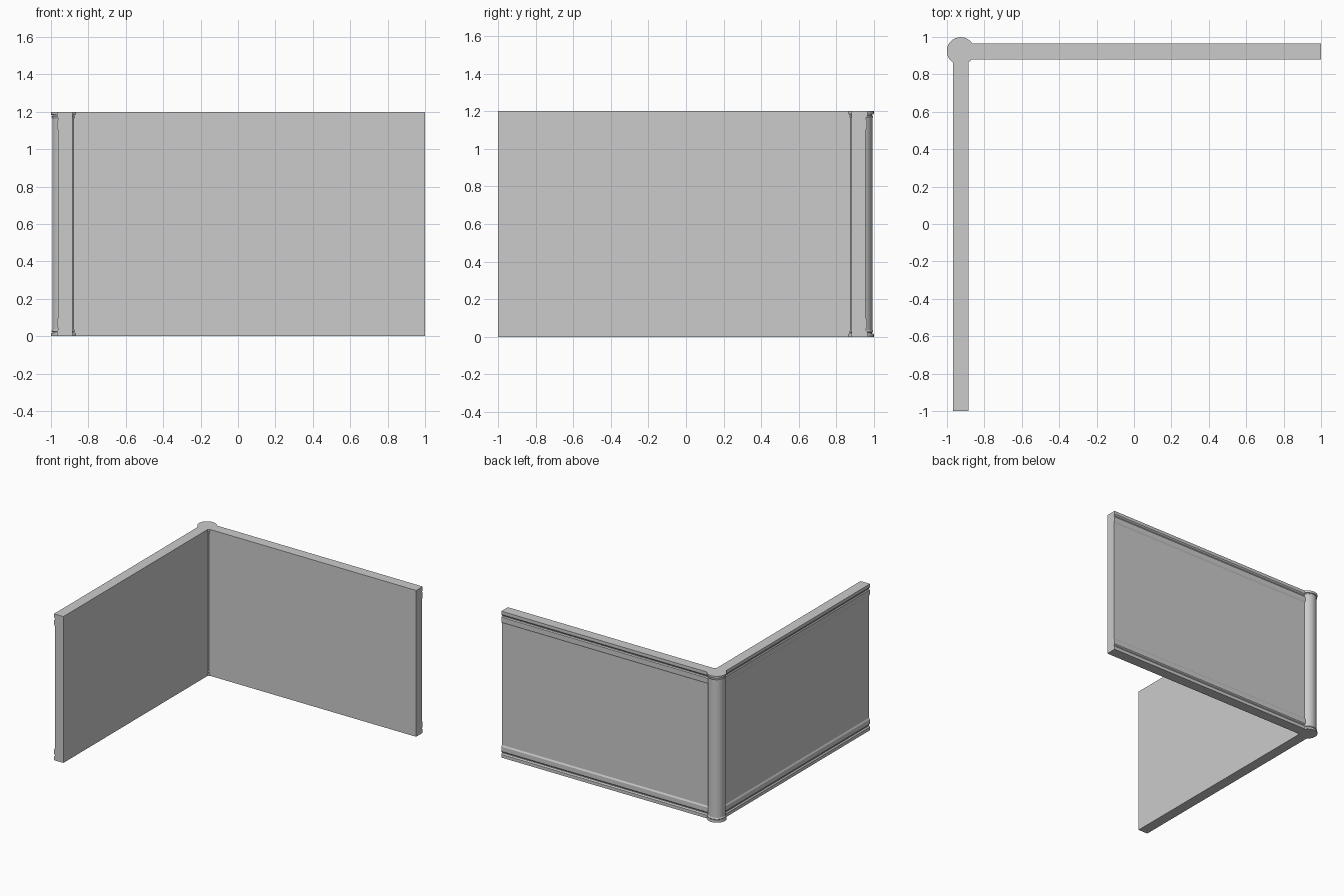
import bpy, bmesh, math
from mathutils import Vector

if "Cube" in bpy.data.objects:
    bpy.data.objects.remove(bpy.data.objects["Cube"])

H = 1.2
CX, CY = -0.927, 0.925   # corner post centre
INNER, OUTER = -0.043, 0.042

# half profile (offset outwards, z) of the stepped moulding on the outer face
half = [(OUTER, 0.0), (OUTER, 0.026), (OUTER - 0.008, 0.036),
        (OUTER - 0.008, 0.042), (OUTER - 0.002, 0.05),
        (OUTER - 0.002, 0.088), (OUTER - 0.009, 0.1)]


def mirrored(points):
    return points + [(a, H - z) for a, z in reversed(points)]


def make_object(name, bm):
    bmesh.ops.recalc_face_normals(bm, faces=bm.faces)
    mesh = bpy.data.meshes.new(name)
    bm.to_mesh(mesh)
    bm.free()
    obj = bpy.data.objects.new(name, mesh)
    bpy.context.collection.objects.link(obj)
    return obj


def wall(name, start, end, outward):
    """Extrude the moulded wall section from start to end."""
    section = [(INNER, 0.0)] + mirrored(half) + [(INNER, H)]
    bm = bmesh.new()
    out = Vector(outward)
    verts = [bm.verts.new(Vector(start) + out * o + Vector((0, 0, z))) for o, z in section]
    face = bm.faces.new(verts)
    ext = bmesh.ops.extrude_face_region(bm, geom=[face])
    moved = [g for g in ext["geom"] if isinstance(g, bmesh.types.BMVert)]
    bmesh.ops.translate(bm, verts=moved, vec=Vector(end) - Vector(start))
    return make_object(name, bm)


# two walls meeting at the post
wall("back_wall", (CX + 0.045, CY - 0.002, 0), (1, CY - 0.002, 0), (0, 1, 0))
wall("side_wall", (CX, -1, 0), (CX, CY - 0.045, 0), (-1, 0, 0))

# corner post: turned profile with collar rings at both ends
R = 0.074
post_half = [(R, 0.0), (R, 0.012), (R - 0.003, 0.017), (R - 0.009, 0.018),
             (R - 0.009, 0.022), (R - 0.004, 0.026), (R - 0.004, 0.03),
             (R - 0.008, 0.036)]
bm = bmesh.new()
N = 32
rings = [[bm.verts.new((CX + r * math.cos(2 * math.pi * i / N),
                        CY + r * math.sin(2 * math.pi * i / N), z)) for i in range(N)]
         for r, z in mirrored(post_half)]
for a, b in zip(rings, rings[1:]):
    for i in range(N):
        j = (i + 1) % N
        bm.faces.new((a[i], a[j], b[j], b[i]))
bm.faces.new(rings[0])
bm.faces.new(rings[-1])
post = make_object("corner_post", bm)
bpy.context.view_layer.objects.active = post
post.select_set(True)
bpy.ops.object.shade_smooth_by_angle(angle=math.radians(30))
